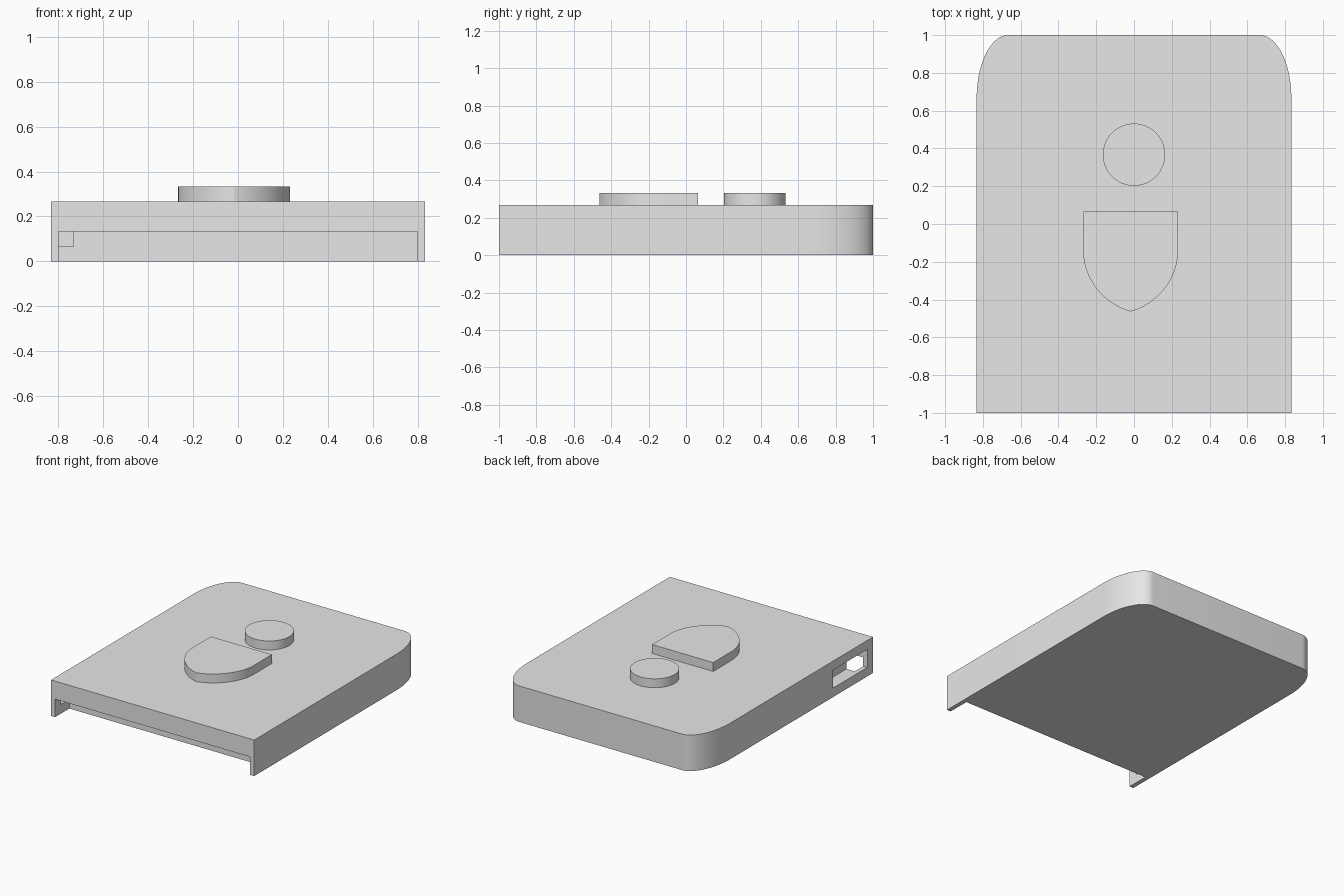
import bpy, bmesh, math
from mathutils import Vector
from mathutils.geometry import interpolate_bezier

if "Cube" in bpy.data.objects:
    bpy.data.objects.remove(bpy.data.objects["Cube"])

HALF_W, HALF_L, TOP = 0.833, 1.0, 0.267
CAP_TOP = 0.333

grey = bpy.data.materials.new("plain_grey")
grey.use_nodes = True
grey.diffuse_color = (0.8, 0.8, 0.8, 1)
grey.node_tree.nodes["Principled BSDF"].inputs["Base Color"].default_value = (0.8, 0.8, 0.8, 1)


def extrude_outline(name, outline, z0, z1):
    """Solid prism from a flat outline of (x, y) points."""
    bm = bmesh.new()
    face = bm.faces.new([bm.verts.new((x, y, z0)) for x, y in outline])
    side = bmesh.ops.extrude_face_region(bm, geom=[face])
    moved = [v for v in side["geom"] if isinstance(v, bmesh.types.BMVert)]
    bmesh.ops.translate(bm, vec=(0, 0, z1 - z0), verts=moved)
    bmesh.ops.recalc_face_normals(bm, faces=bm.faces)
    mesh = bpy.data.meshes.new(name)
    bm.to_mesh(mesh)
    bm.free()
    mesh.materials.append(grey)
    obj = bpy.data.objects.new(name, mesh)
    bpy.context.collection.objects.link(obj)
    return obj


def select_only(obj):
    bpy.ops.object.select_all(action="DESELECT")
    obj.select_set(True)
    bpy.context.view_layer.objects.active = obj


def box_outline(x0, x1, y0, y1):
    return [(x0, y0), (x1, y0), (x1, y1), (x0, y1)]


def cut(obj, name, outline, z0, z1):
    """Subtract a prism from the object."""
    cutter = extrude_outline(name, outline, z0, z1)
    cutter.hide_render = True
    mod = obj.modifiers.new(name, "BOOLEAN")
    mod.operation, mod.solver, mod.object = "DIFFERENCE", "EXACT", cutter
    select_only(obj)
    bpy.ops.object.modifier_apply(modifier=mod.name)
    bpy.data.objects.remove(cutter)


# Case: square front corners, elliptical back corners
RX, RY, STEPS = 0.167, 0.333, 20
corner = []
for i in range(STEPS + 1):
    a = math.pi / 2 * i / STEPS
    corner.append((HALF_W - RX + RX * math.cos(a), HALF_L - RY + RY * math.sin(a)))
half = [(HALF_W, -HALF_L)] + corner
case = extrude_outline("case", half + [(-x, y) for x, y in reversed(half)], 0, TOP)

# Front groove under the lip, and the slot in the side wall
cut(case, "front_groove", box_outline(-0.8, 0.8, -1.1, -HALF_L + 0.167), -0.1, 0.133)
cut(case, "side_slot", box_outline(-0.9, -0.733, -0.933, -0.533), 0.067, 0.2)

# Round button
circle = [(0.165 * math.cos(a), 0.367 + 0.165 * math.sin(a))
          for a in (math.tau * i / 48 for i in range(48))]
button = extrude_outline("round_button", circle, TOP, CAP_TOP)

# Shield-shaped pad with a curved, slightly pointed front
CX = -0.018
curve = interpolate_bezier(Vector((0.25, -0.15)), Vector((0.25, -0.3)),
                           Vector((0.13, -0.43)), Vector((0, -0.463)), 20)
right = [(0.25, 0.065)] + [(p.x, p.y) for p in curve]
left = [(-x, y) for x, y in reversed(right[:-1])]
pad = extrude_outline("shield_pad", [(CX + x, y) for x, y in right + left], TOP, CAP_TOP)

for obj in (case, button, pad):
    select_only(obj)
    bpy.ops.object.shade_smooth_by_angle(angle=math.radians(30))
